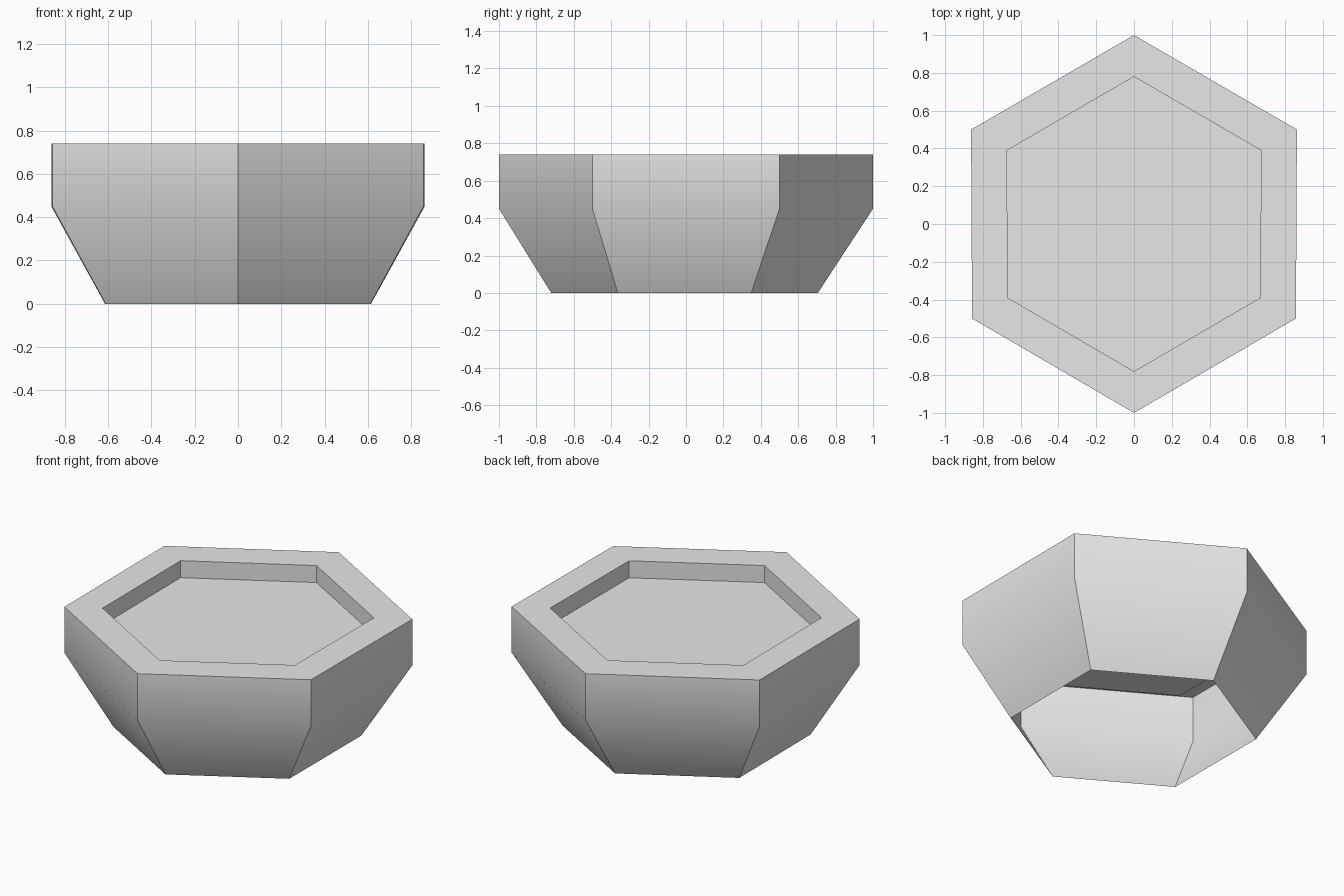
import bpy
import bmesh
from math import sin, cos, tau, radians

SIDES = 6

cube = bpy.data.objects.get("Cube")
if cube:
    bpy.data.objects.remove(cube, do_unlink=True)


def flat_material(name, rgb):
    mat = bpy.data.materials.new(name)
    mat.use_nodes = True
    color = (*rgb, 1.0)
    mat.diffuse_color = color
    mat.node_tree.nodes["Principled BSDF"].inputs["Base Color"].default_value = color
    return mat


# Hexagonal profile, from the open foot up to the recessed floor:
# (radius, height, y shift)
profile = [
    (0.713, 0.0, -0.008),   # open foot
    (1.0, 0.45, 0.0),       # shoulder
    (1.0, 0.74, 0.0),       # outer rim
    (0.78, 0.74, 0.0),      # inner rim
    (0.78, 0.633, 0.0),     # recessed floor
]

bm = bmesh.new()


def hex_ring(radius, z, shift):
    ring = []
    for i in range(SIDES):
        angle = tau * i / SIDES + tau / 4
        y = radius * sin(angle)
        x = radius * cos(angle) * (0.993 + 0.006 * y)   # slightly narrower front
        ring.append(bm.verts.new((x, y + shift, z)))
    return ring


rings = [hex_ring(*p) for p in profile]

# Walls, rim and recess sides
for low, high in zip(rings, rings[1:]):
    for i in range(SIDES):
        j = (i + 1) % SIDES
        bm.faces.new((low[i], low[j], high[j], high[i]))

# Recessed floor; the foot stays open
bm.faces.new(rings[-1])

mesh = bpy.data.meshes.new("hexagonal_planter")
bm.to_mesh(mesh)
bm.free()
planter = bpy.data.objects.new("hexagonal_planter", mesh)
bpy.context.collection.objects.link(planter)
mesh.materials.append(flat_material("light_grey", (0.8, 0.8, 0.8)))

# Soft shoulder, crisp corners
bpy.ops.object.select_all(action="DESELECT")
planter.select_set(True)
bpy.context.view_layer.objects.active = planter
bpy.ops.object.shade_smooth_by_angle(angle=radians(35))
